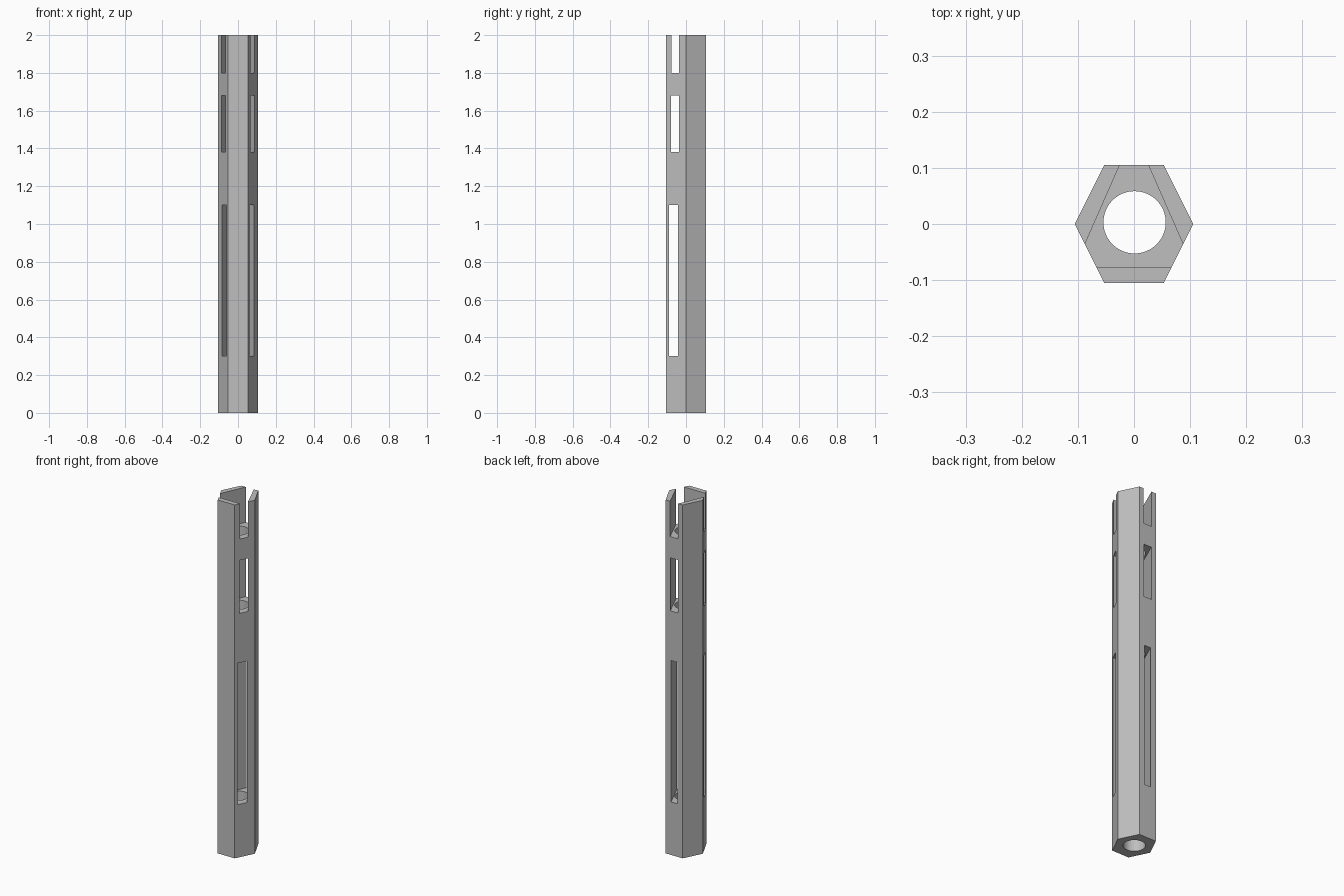
import bpy
import bmesh
import math

cube = bpy.data.objects.get("Cube")
if cube:
    bpy.data.objects.remove(cube, do_unlink=True)

grey = bpy.data.materials.new("plain grey")
grey.use_nodes = True
colour = (0.52, 0.52, 0.52, 1)
grey.diffuse_color = colour
grey.node_tree.nodes["Principled BSDF"].inputs["Base Color"].default_value = colour


def prism(name, outline, low, high):
    """Extrude a flat outline upwards from low to high."""
    bm = bmesh.new()
    base = bm.faces.new([bm.verts.new((x, y, low)) for x, y in outline])
    top = bmesh.ops.extrude_face_region(bm, geom=[base])["geom"]
    bmesh.ops.translate(bm, vec=(0, 0, high - low),
                        verts=[v for v in top if isinstance(v, bmesh.types.BMVert)])
    bmesh.ops.recalc_face_normals(bm, faces=bm.faces)
    mesh = bpy.data.meshes.new(name)
    bm.to_mesh(mesh)
    bm.free()
    mesh.materials.append(grey)
    obj = bpy.data.objects.new(name, mesh)
    bpy.context.collection.objects.link(obj)
    return obj


def cut(body, cutter):
    """Subtract the cutter and discard it."""
    cutter.hide_render = True
    mod = body.modifiers.new("cut", "BOOLEAN")
    mod.operation = "DIFFERENCE"
    mod.solver = "EXACT"
    mod.object = cutter
    bpy.ops.object.modifier_apply(modifier=mod.name)
    bpy.data.objects.remove(cutter, do_unlink=True)


# Hexagonal post
r, h = 0.1055, 0.053
post = prism("hexagonal_post",
             [(r, 0), (h, r), (-h, r), (-r, 0), (-h, -r), (h, -r)], 0, 2)
bpy.context.view_layer.objects.active = post
post.select_set(True)

# Round bore along the whole length
steps = 64
bore = [(0.001 + 0.0555 * math.cos(i * math.tau / steps),
         0.003 + 0.0555 * math.sin(i * math.tau / steps)) for i in range(steps)]
cut(post, prism("bore_cutter", bore, -0.1, 2.1))

# Triangular pockets whose corners break through three sides as slots
for low, high, shift in ((0.3, 1.1, -0.0125), (1.38, 1.68, -0.002), (1.8, 2.1, 0)):
    triangle = [(0, 0.163 + shift), (-0.1055, -0.077 + shift), (0.1055, -0.077 + shift)]
    cut(post, prism("pocket_cutter", triangle, low, high))

bpy.ops.object.shade_smooth_by_angle(angle=math.radians(30))
